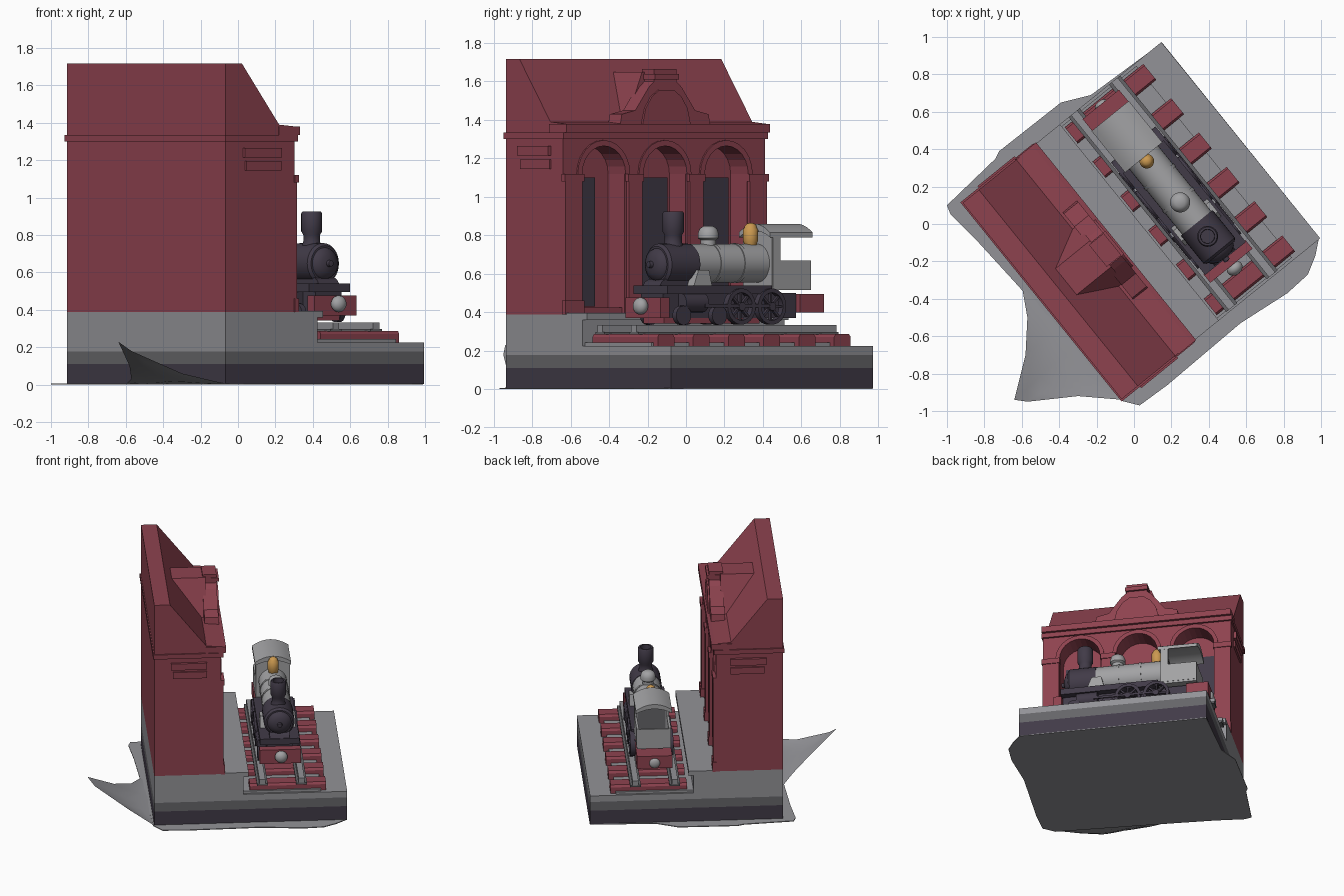
import bpy, bmesh, math
from mathutils import Matrix, Vector

if "Cube" in bpy.data.objects:
    bpy.data.objects.remove(bpy.data.objects["Cube"])

# Local frame: x runs along the track, y from station wall towards the train
PLACE = Matrix.Translation((0.04, 0.018, 0)) @ Matrix.Rotation(math.radians(-51), 4, 'Z')
WORLD = Matrix.Identity(4)


def material(name, r, g, b):
    m = bpy.data.materials.new(name)
    m.diffuse_color = (r, g, b, 1)
    m.use_nodes = True
    m.node_tree.nodes["Principled BSDF"].inputs["Base Color"].default_value = m.diffuse_color
    return m


RED = material("brick red", 0.27, 0.055, 0.078)
STONE = material("stone grey", 0.29, 0.29, 0.31)
MID = material("band grey", 0.13, 0.13, 0.14)
DARK = material("dark iron", 0.053, 0.043, 0.064)
LIGHT = material("light metal", 0.36, 0.36, 0.37)
GOLD = material("brass", 0.60, 0.32, 0.08)


def finish(name, bm, mat, smooth=False, place=PLACE):
    bmesh.ops.remove_doubles(bm, verts=bm.verts, dist=1e-5)
    bmesh.ops.recalc_face_normals(bm, faces=bm.faces)
    bm.transform(place)
    me = bpy.data.meshes.new(name)
    bm.to_mesh(me)
    bm.free()
    me.materials.append(mat)
    if smooth:
        me.shade_smooth()
        me.set_sharp_from_angle(angle=math.radians(38))
    ob = bpy.data.objects.new(name, me)
    bpy.context.collection.objects.link(ob)
    return ob


def prism(name, pts, axis, lo, hi, mat, smooth=False, place=PLACE):
    """Extrude a 2D outline along one axis."""
    put = {'x': lambda a, b: (lo, a, b), 'y': lambda a, b: (a, lo, b), 'z': lambda a, b: (a, b, lo)}[axis]
    bm = bmesh.new()
    face = bm.faces.new([bm.verts.new(put(a, b)) for a, b in pts])
    ext = bmesh.ops.extrude_face_region(bm, geom=[face])
    step = Vector([(hi - lo) * (axis == k) for k in 'xyz'])
    bmesh.ops.translate(bm, vec=step, verts=[g for g in ext['geom'] if isinstance(g, bmesh.types.BMVert)])
    return finish(name, bm, mat, smooth, place)


def box(name, x, y, z, mat):
    return prism(name, [(x[0], y[0]), (x[1], y[0]), (x[1], y[1]), (x[0], y[1])], 'z', z[0], z[1], mat)


def lathe(name, centre, axis, profile, mat, seg=24):
    """Spin a (radius, height) profile around an axis through centre."""
    bm = bmesh.new()
    vs = [bm.verts.new((r, 0, h)) for r, h in profile]
    es = [bm.edges.new(p) for p in zip(vs, vs[1:])]
    bmesh.ops.spin(bm, geom=vs + es, cent=(0, 0, 0), axis=(0, 0, 1), angle=math.tau, steps=seg)
    turn = {'x': Matrix.Rotation(math.pi / 2, 4, 'Y'), 'y': Matrix.Rotation(-math.pi / 2, 4, 'X'), 'z': WORLD}[axis]
    bm.transform(Matrix.Translation(centre) @ turn)
    return finish(name, bm, mat, True)


def ball(r, squash=1.0, n=10):
    return [(abs(r * math.sin(math.pi * i / n)), -r * squash * math.cos(math.pi * i / n)) for i in range(n + 1)]


# Plinth in three bands
E, B = 0.675, 0.683
box("plinth_bottom", (-E, E), (-B, B), (0.004, 0.11), DARK)
box("plinth_middle", (-E, E), (-B, B), (0.11, 0.178), MID)
box("plinth_top", (-E, E), (-B, B), (0.178, 0.225), STONE)

# Loose ground sheet (also the underside) and its curled corner
prism("ground_sheet", [(-1, .1), (-.98, .05), (-.83, -.1), (-.62, -.33), (-.07, -.945), (.03, -.97), (.18, -.86),
      (.57, -.53), (.82, -.37), (.93, -.27), (.97, -.17), (.99, -.07), (.15, .97), (-.23, .69), (-.39, .65),
      (-.72, .39), (-.74, .35)], 'z', 0, 0.006, STONE, place=WORLD)
rim = [(-.6, -.33, .003), (-.57, -.5, .03), (-.58, -.7, .1), (-.64, -.94, .23), (-.57, -.95, .18),
       (-.3, -.92, .06), (-.06, -.94, .003)]
bm = bmesh.new()
rows = []
for i, q in enumerate(rim):
    p = Vector((-.55, -.335, .003)).lerp(Vector((-.06, -.94, .003)), i / 6)
    row = []
    for j in range(6):
        t = j / 5
        c = p.lerp(Vector(q), t)
        c.z = .003 + (q[2] - .003) * t ** 1.7
        row.append(bm.verts.new(c))
    rows.append(row)
for a, b in zip(rows, rows[1:]):
    for j in range(5):
        bm.faces.new((a[j], a[j + 1], b[j + 1], b[j]))
finish("curled_corner", bm, STONE, True, WORLD)

# Platform
box("platform_body", (-E, E), (-B, -.05), (.225, .36), STONE)
box("wall_footing", (-E, E), (-B, -.19), (.36, .388), STONE)
box("platform_slab", (-E, E), (-.21, -.015), (.36, .395), STONE)

# Station wall: solid back, arched front, windows
box("station_body", (-E, E), (-B, -.345), (.388, 1.33), RED)
CENTRES, HW, SPRING = (-.41, 0, .41), .145, 1.12
outline = [(-E, .388)]
for c in CENTRES:
    outline.append((c - HW, .388))
    outline += [(c - HW * math.cos(math.pi * k / 12), SPRING + HW * math.sin(math.pi * k / 12)) for k in range(13)]
    outline.append((c + HW, .388))
outline += [(E, .388), (E, 1.33), (-E, 1.33)]
prism("arched_front", outline, 'y', -.345, -.21, RED)
for c in CENTRES:
    left = c - (.05 if c > .1 else .125)
    box("window", (left, c + .125), (-.345, -.337), (.43, 1.1), DARK)
    box("window_sill", (c - HW, c + HW), (-.345, -.23), (.388, .425), RED)
    ring = [(c + r * math.cos(a), SPRING + r * math.sin(a)) for r, ks in ((HW, range(13)), (HW + .03, range(12, -1, -1)))
            for a in [math.pi * k / 12 for k in ks]]
    prism("arch_moulding", ring, 'y', -.212, -.2, RED)
for c, w in ((-.617, .058), (-.205, .045), (.205, .045), (.617, .058)):
    box("pilaster", (c - w, c + w), (-.212, -.192), (.388, 1.1), RED)
    box("pilaster_cap", (c - w - .008, c + w + .008), (-.212, -.186), (1.08, 1.12), RED)
    box("pilaster_foot", (c - w - .006, c + w + .006), (-.212, -.184), (.388, .46), RED)

# Cornices, end brackets, roof
box("cornice", (-E - .01, E + .01), (-B - .008, -.195), (1.30, 1.335), RED)
box("front_cornice", (-E - .005, E + .005), (-.32, -.175), (1.335, 1.38), RED)
for s in (-1, 1):
    for k, z in enumerate((1.145, 1.215)):
        x = sorted((s * E, s * (E + .012 + .008 * k)))
        box("end_bracket", x, (-.55 - .015 * k, -.31), (z, z + .05), RED)
prism("roof", [(-B, 1.33), (-B, 1.718), (-.572, 1.718), (-.315, 1.39), (-.2, 1.38), (-.2, 1.33)], 'x', -E, E, RED)
half = [(.3, 1.38), (.29, 1.43), (.2, 1.45), (.155, 1.51), (.11, 1.57), (.075, 1.6), (.075, 1.665)]
prism("pediment", half + [(-a, b) for a, b in reversed(half)], 'y', -.3, -.2, RED)
half = [(.16, 1.38), (.14, 1.46), (.1, 1.52), (.05, 1.555)]
prism("pediment_panel", half + [(-a, b) for a, b in reversed(half)], 'y', -.2, -.188, RED)
box("pediment_block", (-.08, .08), (-.305, -.185), (1.61, 1.64), RED)
prism("roof_dormer", [(-.2, 1.38), (-.09, 1.65), (.09, 1.65), (.2, 1.38)], 'y', -.6, -.28, RED)

# Track bed, sleepers and rails
box("track_bed", (-.66, .66), (-.05, .5), (.22, .243), STONE)
for i in range(6):
    u = -.59 + .236 * i
    pillow = [(u - .055, .225), (u + .055, .225), (u + .055, .272), (u + .044, .288), (u - .044, .288), (u - .055, .272)]
    prism("sleeper", pillow, 'y', -.005, .535, RED)
V = .222
for s in (-1, 1):
    r = V + s * .139
    box("rail_foot", (-E, .665), (r - .038, r + .038), (.284, .298), MID)
    box("rail_head", (-E, .665), (r - .021, r + .021), (.298, .333), STONE)

# Locomotive chassis
box("frame", (-.46, .43), (V - .09, V + .09), (.37, .5), DARK)
box("chassis_underside", (-.22, .42), (V - .085, V + .085), (.342, .37), RED)
box("running_board", (-.26, .44), (V - .14, V + .14), (.495, .54), DARK)
box("cab_floor", (-.535, -.25), (V - .12, V + .12), (.515, .535), LIGHT)
box("front_beam", (.43, .49), (V - .145, V + .145), (.37, .478), RED)
box("rear_beam", (-.62, -.46), (V - .125, V + .125), (.40, .495), RED)
lathe("front_buffer", (.512, V + .005, .432), 'x', ball(.045, .8), LIGHT)
lathe("rear_buffer", (-.62, V, .44), 'x', ball(.038, .5), LIGHT)
prism("front_deck", [(.2, .53), (.44, .53), (.42, .56), (.36, .59), (.2, .59)], 'y', V - .07, V + .07, DARK)

# Boiler, smokebox and fittings
lathe("boiler", (0, V, .655), 'x', [(0, -.28), (.1, -.28), (.1, .21), (0, .21)], LIGHT, 32)
for u in (-.12, .04):
    lathe("boiler_band", (u, V, .655), 'x', [(.098, -.01), (.104, -.01), (.104, .01), (.098, .01)], LIGHT, 32)
lathe("smokebox", (0, V, .648), 'x', [(0, .195), (.109, .195), (.109, .385), (.095, .4), (.085, .4), (.078, .415),
      (.045, .432), (.018, .436), (.016, .455), (0, .458)], DARK, 32)
lathe("chimney", (.288, V, 0), 'z', [(.06, .72), (.045, .765), (.045, .8), (.056, .82), (.056, .915), (.05, .925),
      (.038, .925), (.036, .86), (0, .86)], DARK)
lathe("steam_dome", (.054, V, 0), 'z', [(.04, .72), (.04, .775), (.054, .785), (.054, .81), (.045, .835), (.025, .848),
      (0, .85)], LIGHT)
lathe("brass_dome", (-.229, V, 0), 'z', [(.03, .72), (.034, .76), (.039, .77), (.039, .83), (.033, .838), (.03, .85),
      (.018, .862), (0, .865)], GOLD)
for s in (-1, 1):
    prism("side_box", [(.13, .54), (.25, .54), (.22, .62), (.15, .62)], 'y', V + s * .06, V + s * .125, LIGHT)

# Cab, open above its low sides
box("cab_front", (-.3, -.275), (V - .12, V + .12), (.53, .82), LIGHT)
box("cab_backhead", (-.305, -.3), (V - .1, V + .1), (.55, .79), MID)
box("cab_back", (-.535, -.52), (V - .12, V + .12), (.53, .665), LIGHT)
for s in (-1, 1):
    y = sorted((V + s * .105, V + s * .122))
    box("cab_side", (-.535, -.28), y, (.53, .67), LIGHT)
    box("cab_post", (-.33, -.28), y, (.66, .81), LIGHT)
arc = [(-1 + k / 5) for k in range(11)]
roof = [(V + .128 * t, .86 - .045 * t * t) for t in arc] + [(V + .128 * t, .825 - .035 * t * t) for t in reversed(arc)]
prism("cab_roof", roof, 'x', -.54, -.255, LIGHT, True)

# Wheels, cylinders, rods
for s in (-1, 1):
    y = V + s * .135
    for u in (-.046, -.25):
        lathe("wheel_rim", (u, y, .43), 'y', [(.072, -.018), (.094, -.018), (.094, .018), (.072, .018), (.072, -.018)], DARK, 28)
        lathe("wheel_hub", (u, y, .43), 'y', [(0, -.024), (.022, -.024), (.022, .024), (0, .024)], DARK, 16)
        for k in range(4):
            a = math.pi * k / 4
            dx, dz = math.cos(a), math.sin(a)
            spoke = [(u + p * .078 * dx - q * .006 * dz, .43 + p * .078 * dz + q * .006 * dx)
                     for p, q in ((-1, -1), (1, -1), (1, 1), (-1, 1))]
            prism("wheel_spoke", spoke, 'y', y - .01, y + .01, DARK)
    for u in (.1, .34):
        lathe("small_wheel", (u, y, .384), 'y', [(0, -.016), (.05, -.016), (.05, .016), (0, .016)], DARK, 20)
    lathe("steam_cylinder", (.25, V + s * .105, .45), 'x', [(0, -.075), (.05, -.075), (.05, .075), (0, .075)], DARK, 20)
    box("drive_rod", (-.27, .2), (y + s * .018 - .005, y + s * .018 + .005), (.425, .442), DARK)
